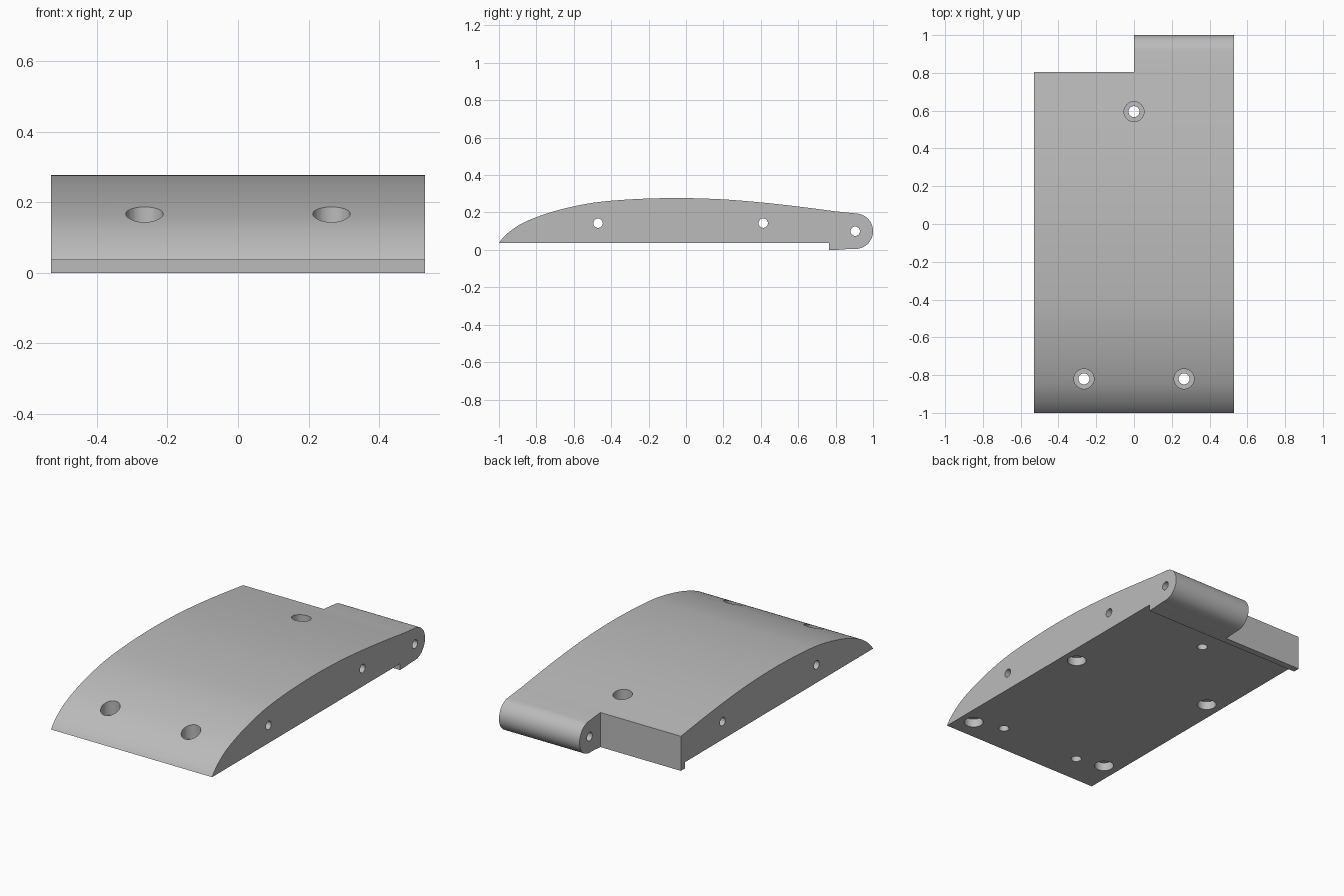
import bpy, bmesh, math
from mathutils import Matrix, Vector

if "Cube" in bpy.data.objects:
    bpy.data.objects.remove(bpy.data.objects["Cube"], do_unlink=True)

HALF = 0.53      # half of the width
BASE = 0.037     # height of the flat underside
STEP = 0.765     # where the rear lip starts

grey = bpy.data.materials.new("plain grey")
grey.use_nodes = True
grey.diffuse_color = (0.5, 0.5, 0.5, 1)
grey.node_tree.nodes["Principled BSDF"].inputs["Base Color"].default_value = (0.5, 0.5, 0.5, 1)


def make_object(name, bm):
    bmesh.ops.recalc_face_normals(bm, faces=bm.faces)
    mesh = bpy.data.meshes.new(name)
    bm.to_mesh(mesh)
    bm.free()
    mesh.materials.append(grey)
    obj = bpy.data.objects.new(name, mesh)
    bpy.context.collection.objects.link(obj)
    return obj


def smooth_path(points, steps=4):
    """Catmull-Rom curve through the points."""
    p = [Vector(q) for q in points]
    p = [2 * p[0] - p[1]] + p + [2 * p[-1] - p[-2]]
    path = []
    for a, b, c, d in zip(p, p[1:], p[2:], p[3:]):
        for i in range(steps):
            t = i / steps
            path.append(0.5 * (2 * b + (c - a) * t + (2 * a - 5 * b + 4 * c - d) * t ** 2
                               + (3 * b - a - 3 * c + d) * t ** 3))
    return path + [p[-2]]


# Wing section: curved top, round hinge nose, rear lip, flat underside
top = smooth_path([(-1, BASE), (-0.98, 0.063), (-0.94, 0.1), (-0.88, 0.14), (-0.8, 0.175),
                   (-0.7, 0.208), (-0.58, 0.237), (-0.46, 0.257), (-0.3, 0.27), (-0.15, 0.276),
                   (0, 0.277), (0.2, 0.27), (0.4, 0.254), (0.6, 0.232), (0.8, 0.206)])
nose = [Vector((0.905 + 0.095 * math.cos(math.radians(a)), 0.1 + 0.095 * math.sin(math.radians(a))))
        for a in range(80, -91, -5)]
under = [Vector(q) for q in ((0.86, 0.004), (0.805, 0), (STEP, 0), (STEP, BASE))]

bm = bmesh.new()
section = bm.faces.new([bm.verts.new((-HALF, q.x, q.y)) for q in top + nose + under])
grown = bmesh.ops.extrude_face_region(bm, geom=[section])
bmesh.ops.translate(bm, vec=(2 * HALF, 0, 0),
                    verts=[v for v in grown["geom"] if isinstance(v, bmesh.types.BMVert)])
body = make_object("wing_block", bm)


def cut(bm):
    """Subtract a closed shape from the body."""
    cutter = make_object("cutter", bm)
    cutter.hide_render = True
    mod = body.modifiers.new("cut", "BOOLEAN")
    mod.operation, mod.solver, mod.object = "DIFFERENCE", "EXACT", cutter
    bpy.context.view_layer.objects.active = body
    bpy.ops.object.modifier_apply(modifier=mod.name)
    bpy.data.objects.remove(cutter, do_unlink=True)


def drill(centre, radius, length, along_x=False):
    bm = bmesh.new()
    turn = Matrix.Rotation(math.pi / 2, 4, "Y") if along_x else Matrix()
    bmesh.ops.create_cone(bm, cap_ends=True, segments=32, radius1=radius, radius2=radius,
                          depth=length, matrix=Matrix.Translation(centre) @ turn)
    cut(bm)


# Notch beside the hinge nose
bm = bmesh.new()
bmesh.ops.create_cube(bm, size=1, matrix=Matrix.Translation((-0.5, 1.305, 0.1)))
cut(bm)

# Cross holes through the sides and the hinge
for y, z in ((-0.47, 0.143), (0.413, 0.143), (0.905, 0.1)):
    drill((0, y, z), 0.025, 3, along_x=True)

# Screw holes with wide recesses for the heads
for x, y in ((-0.265, -0.82), (0.265, -0.82), (0, 0.595)):
    drill((x, y, 0), 0.029, 2)
    drill((x, y, 0.6), 0.053, 1)

# Shallow round pockets in the underside
for x, y in ((0.44, -0.875), (0.44, 0.025), (-0.435, -0.78), (-0.435, 0.115)):
    drill((x, y, BASE), 0.053, 0.1)

bpy.ops.object.select_all(action="DESELECT")
body.select_set(True)
bpy.context.view_layer.objects.active = body
bpy.ops.object.shade_smooth_by_angle(angle=math.radians(30))
